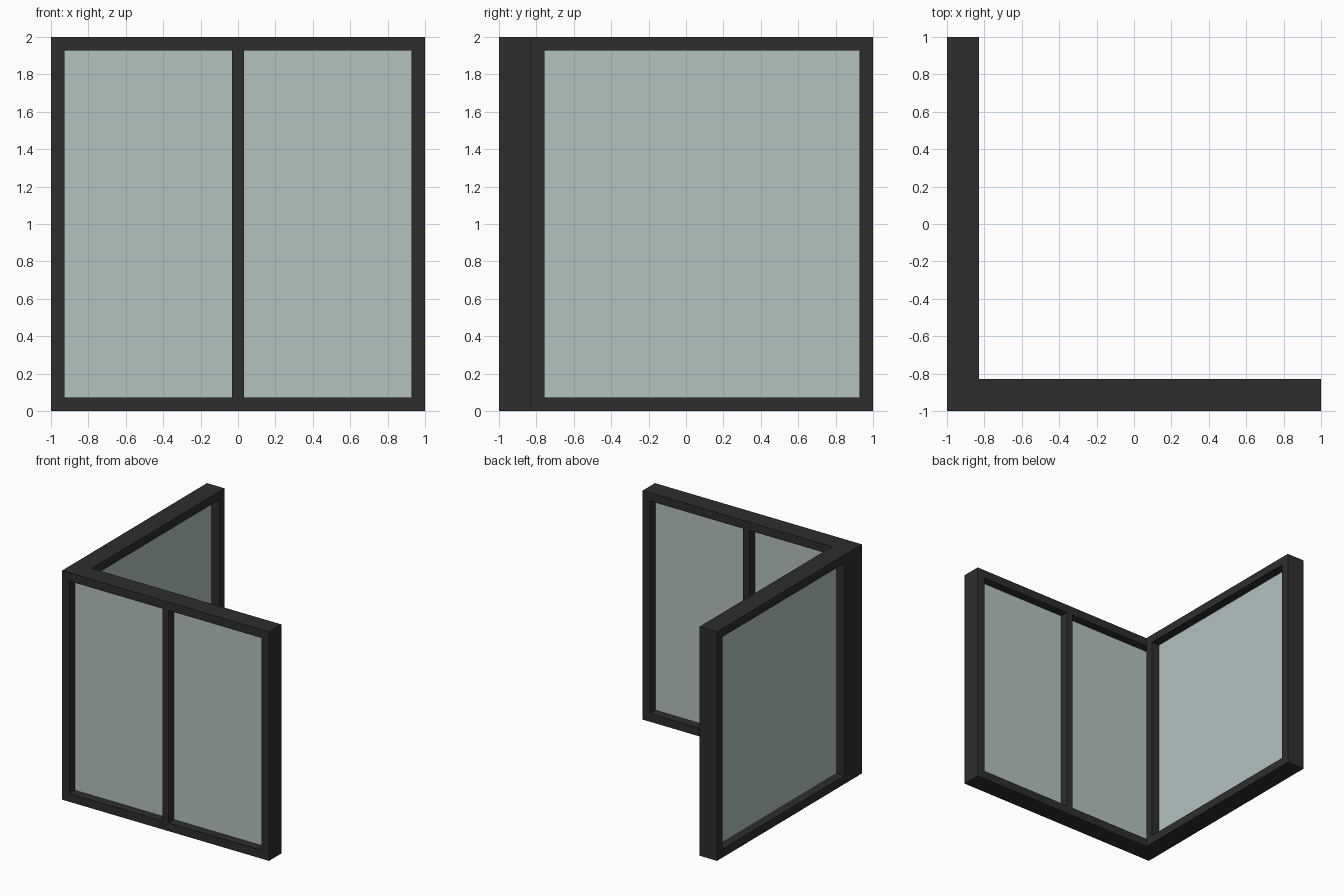
import bpy, bmesh

if "Cube" in bpy.data.objects:
    bpy.data.objects.remove(bpy.data.objects["Cube"])

D = 0.17      # frame depth
W = 0.073     # frame face width
M = 0.031     # half width of the mullion
G = 0.01      # half thickness of the glass
H = 2.0
INNER = -1 + D        # inner faces of both frames
MID = -1 + D / 2      # centre plane of the glass


def material(name, rgb):
    m = bpy.data.materials.new(name)
    m.diffuse_color = (*rgb, 1)
    m.use_nodes = True
    m.node_tree.nodes["Principled BSDF"].inputs["Base Color"].default_value = m.diffuse_color
    return m


charcoal = material("charcoal frame", (0.027, 0.027, 0.027))
pane = material("pale green glass", (0.45, 0.54, 0.53))


def prism(name, outline, z0, z1, mat):
    """Extrude a plan outline from z0 up to z1."""
    bm = bmesh.new()
    face = bm.faces.new([bm.verts.new((x, y, z0)) for x, y in outline])
    top = bmesh.ops.extrude_face_region(bm, geom=[face])["geom"]
    bmesh.ops.translate(bm, vec=(0, 0, z1 - z0),
                        verts=[v for v in top if isinstance(v, bmesh.types.BMVert)])
    bmesh.ops.recalc_face_normals(bm, faces=bm.faces)
    me = bpy.data.meshes.new(name)
    bm.to_mesh(me)
    bm.free()
    me.materials.append(mat)
    ob = bpy.data.objects.new(name, me)
    bpy.context.collection.objects.link(ob)
    return ob


def box(name, x0, x1, y0, y1, mat):
    """Upright piece between the sill and the head."""
    return prism(name, [(x0, y0), (x1, y0), (x1, y1), (x0, y1)], W, H - W, mat)


# L-shaped sill and head
ell = [(-1, -1), (1, -1), (1, INNER), (INNER, INNER), (INNER, 1), (-1, 1)]
prism("sill", ell, 0, W, charcoal)
prism("head", ell, H - W, H, charcoal)

# Corner post, stepped around both openings
prism("corner_post",
      [(-1, -1), (-1 + W, -1), (-1 + W, INNER), (INNER, INNER),
       (INNER, INNER + W), (-1, INNER + W)], W, H - W, charcoal)

# End posts and mullion
box("front_end_post", 1 - W, 1, -1, INNER, charcoal)
box("side_end_post", -1, INNER, 1 - W, 1, charcoal)
box("front_mullion", -M, M, -1, INNER, charcoal)

# Glass panes
box("front_left_glass", -1 + W, -M, MID - G, MID + G, pane)
box("front_right_glass", M, 1 - W, MID - G, MID + G, pane)
box("side_glass", MID - G, MID + G, INNER + W, 1 - W, pane)
